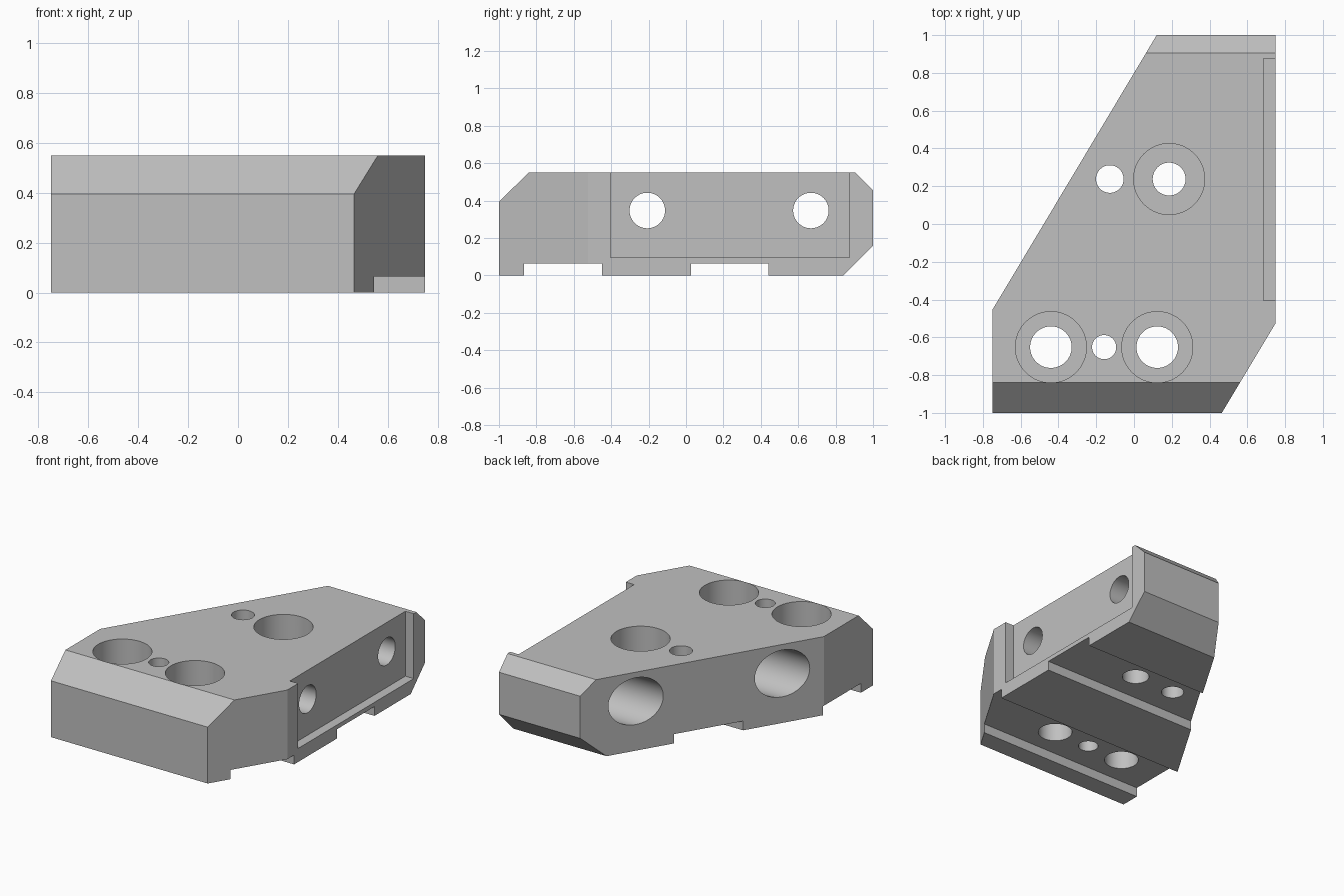
import bpy
import bmesh
from math import radians
from mathutils import Matrix, Vector

if "Cube" in bpy.data.objects:
    bpy.data.objects.remove(bpy.data.objects["Cube"])

steel = bpy.data.materials.new("plain_grey")
steel.use_nodes = True
GREY = (0.53, 0.53, 0.53, 1)
steel.diffuse_color = GREY
steel.node_tree.nodes["Principled BSDF"].inputs["Base Color"].default_value = GREY


def make_object(name, bm):
    bmesh.ops.recalc_face_normals(bm, faces=bm.faces)
    mesh = bpy.data.meshes.new(name)
    bm.to_mesh(mesh)
    bm.free()
    mesh.materials.append(steel)
    obj = bpy.data.objects.new(name, mesh)
    bpy.context.collection.objects.link(obj)
    return obj


def prism(name, points, direction):
    bm = bmesh.new()
    face = bm.faces.new([bm.verts.new(p) for p in points])
    grown = bmesh.ops.extrude_face_region(bm, geom=[face])["geom"]
    verts = [v for v in grown if isinstance(v, bmesh.types.BMVert)]
    bmesh.ops.translate(bm, verts=verts, vec=direction)
    return make_object(name, bm)


def box(name, low, high):
    x, y, z = low
    return prism(name, [(x, y, z), (high[0], y, z), (high[0], high[1], z), (x, high[1], z)],
                 (0, 0, high[2] - z))


def rod(name, start, end, radius):
    start, end = Vector(start), Vector(end)
    axis = end - start
    turn = axis.to_track_quat("Z", "Y").to_matrix().to_4x4()
    bm = bmesh.new()
    bmesh.ops.create_cone(bm, cap_ends=True, segments=64, radius1=radius, radius2=radius,
                          depth=axis.length,
                          matrix=Matrix.Translation((start + end) / 2) @ turn)
    return make_object(name, bm)


def carve(target, cutter, operation="DIFFERENCE"):
    mod = target.modifiers.new(cutter.name, "BOOLEAN")
    mod.operation = operation
    mod.solver = "EXACT"
    mod.object = cutter
    cutter.hide_render = True
    bpy.context.view_layer.objects.active = target
    bpy.ops.object.modifier_apply(modifier=mod.name)
    bpy.data.objects.remove(cutter)


# Block: side profile with chamfers and underside slots, trimmed to the plan outline
side = [(-1, 0), (-1, 0.395), (-0.84, 0.55), (0.905, 0.55), (1, 0.455), (1, 0.16),
        (0.842, 0), (0.44, 0), (0.44, 0.065), (0.027, 0.065), (0.027, 0),
        (-0.45, 0), (-0.45, 0.065), (-0.865, 0.065), (-0.865, 0)]
plan = [(-0.75, -1.1), (0.407, -1.1), (0.465, -1), (0.75, -0.525), (0.75, 1.1),
        (0.18, 1.1), (-0.75, -0.455)]
block = prism("mounting_block", [(-1, y, z) for y, z in side], (2, 0, 0))
carve(block, prism("plan_trim", [(x, y, -0.2) for x, y in plan], (0, 0, 1)), "INTERSECT")

# Shallow side pocket, open at the top
carve(block, box("side_pocket", (0.685, -0.405, 0.095), (0.9, 0.875, 0.8)))

# Vertical bolt holes with counterbores, and dowel holes: x, y, radius, counterbore radius
for x, y, radius, head in [(-0.44, -0.652, 0.11, 0.188), (0.123, -0.652, 0.11, 0.188),
                           (0.186, 0.238, 0.087, 0.188), (-0.158, -0.652, 0.064, 0),
                           (-0.128, 0.238, 0.073, 0)]:
    carve(block, rod("hole", (x, y, -0.2), (x, y, 0.8), radius))
    if head:
        carve(block, rod("counterbore", (x, y, 0.25), (x, y, 0.8), head))

# Cross holes, counterbored from the slanted side
for y in (-0.207, 0.668):
    carve(block, rod("cross_hole", (-1, y, 0.347), (1, y, 0.347), 0.095))
    carve(block, rod("cross_counterbore", (-1, y, 0.347), (0.4, y, 0.347), 0.164))

# Round bores shaded smooth, edges kept sharp
bpy.ops.object.select_all(action="DESELECT")
block.select_set(True)
bpy.context.view_layer.objects.active = block
bpy.ops.object.shade_smooth_by_angle(angle=radians(20))
